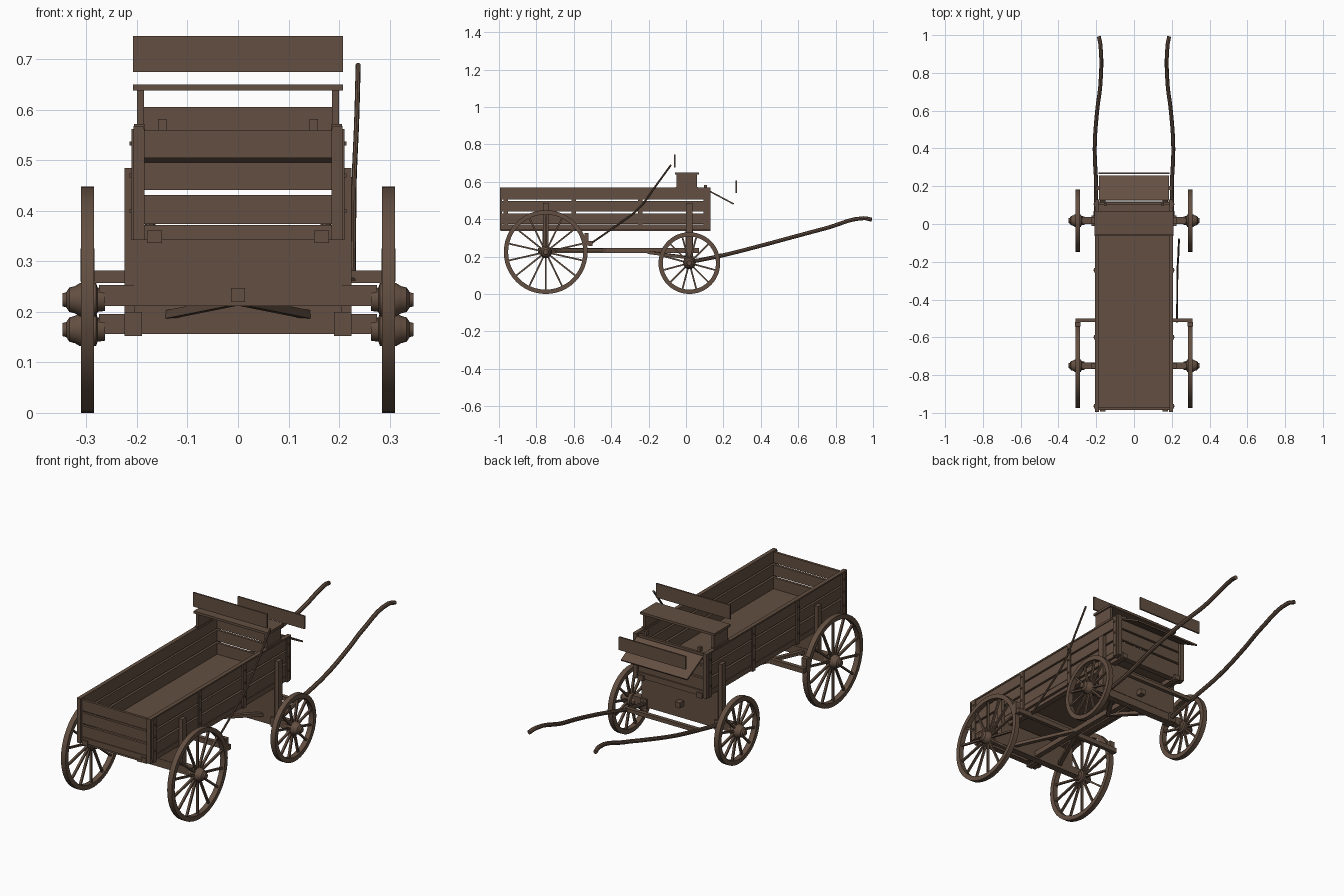
import bpy, bmesh, math
from mathutils import Vector, Matrix

if "Cube" in bpy.data.objects:
    bpy.data.objects.remove(bpy.data.objects["Cube"])

wood = bpy.data.materials.new("weathered brown wood")
wood.use_nodes = True
BROWN = (0.125, 0.078, 0.053, 1)
wood.diffuse_color = BROWN
wood.node_tree.nodes["Principled BSDF"].inputs["Base Color"].default_value = BROWN


def add_object(name, bm, smooth=False):
    mesh = bpy.data.meshes.new(name)
    bmesh.ops.recalc_face_normals(bm, faces=bm.faces)
    bm.to_mesh(mesh)
    bm.free()
    mesh.materials.append(wood)
    obj = bpy.data.objects.new(name, mesh)
    bpy.context.collection.objects.link(obj)
    if smooth:
        bpy.ops.object.select_all(action='DESELECT')
        obj.select_set(True)
        bpy.context.view_layer.objects.active = obj
        bpy.ops.object.shade_smooth_by_angle(angle=math.radians(35))
    return obj


def box(name, x, y, z):
    """Box given by its (min, max) range on each axis."""
    bm = bmesh.new()
    size = [r[1] - r[0] for r in (x, y, z)]
    mid = Vector([(r[0] + r[1]) / 2 for r in (x, y, z)])
    bmesh.ops.create_cube(bm, size=1, matrix=Matrix.Translation(mid) @ Matrix.Diagonal((*size, 1)))
    return add_object(name, bm)


def wide(name, half, y, z):
    return box(name, (-half, half), y, z)


def pair(name, x, y, z):
    """The same box on both sides."""
    box("left_" + name, x, y, z)
    box("right_" + name, (-x[1], -x[0]), y, z)


def bar(name, p, q, w, h):
    """Straight rectangular bar between two points."""
    p, q = Vector(p), Vector(q)
    d = q - p
    turn = d.to_track_quat('Y', 'Z').to_matrix().to_4x4()
    bm = bmesh.new()
    bmesh.ops.create_cube(bm, size=1, matrix=Matrix.Translation((p + q) / 2) @ turn
                          @ Matrix.Diagonal((w, d.length, h, 1)))
    return add_object(name, bm)


def rod(name, points, radius):
    """Round rod following a smooth path."""
    curve = bpy.data.curves.new(name, 'CURVE')
    curve.dimensions = '3D'
    curve.bevel_depth = radius
    curve.bevel_resolution = 2
    curve.use_fill_caps = True
    curve.resolution_u = 5
    spline = curve.splines.new('BEZIER')
    spline.bezier_points.add(len(points) - 1)
    for bp, co in zip(spline.bezier_points, points):
        bp.co = co
        bp.handle_left_type = bp.handle_right_type = 'AUTO'
    temp = bpy.data.objects.new(name, curve)
    bpy.context.collection.objects.link(temp)
    bpy.context.view_layer.update()
    mesh = bpy.data.meshes.new_from_object(temp.evaluated_get(bpy.context.evaluated_depsgraph_get()))
    bm = bmesh.new()
    bm.from_mesh(mesh)
    bpy.data.objects.remove(temp)
    return add_object(name, bm, True)


def lathe(name, profile, centre, steps, closed=False):
    """Spin an (x, radius) profile about the x axis."""
    bm = bmesh.new()
    verts = [bm.verts.new((x, 0, r)) for x, r in profile]
    edges = [bm.edges.new(e) for e in zip(verts, verts[1:] + verts[:1] if closed else verts[1:])]
    bmesh.ops.spin(bm, geom=verts + edges, axis=(1, 0, 0), cent=(0, 0, 0),
                   angle=math.tau, steps=steps, use_duplicate=False)
    bmesh.ops.remove_doubles(bm, verts=bm.verts, dist=0.0002)
    bmesh.ops.translate(bm, verts=bm.verts, vec=centre)
    return add_object(name, bm, True)


# Wheels: rim, spokes and turned hub
def wheel(name, side, y, radius, spokes):
    c = Vector((side * 0.298, y, radius))
    w, inner = 0.013, radius - 0.023
    lathe(name + "_rim", [(-w, inner), (w, inner), (w, radius), (-w, radius)], c, 48, True)
    hub = [(-0.035, 0), (-0.035, 0.022), (-0.02, 0.024), (-0.017, 0.033), (0.015, 0.033),
           (0.025, 0.027), (0.036, 0.024), (0.042, 0.015), (0.049, 0.013), (0.049, 0)]
    lathe(name + "_hub", [(side * x, r) for x, r in hub], c, 20)
    for i in range(spokes):
        a = math.tau * (i + 0.5) / spokes
        d = Vector((0, math.cos(a), math.sin(a)))
        bar(f"{name}_spoke_{i + 1}", c + d * 0.02, c + d * (inner + 0.004), 0.011, 0.009)


REAR, FRONT = -0.75, 0.018
for side, label in ((1, "left"), (-1, "right")):
    wheel(label + "_rear_wheel", side, REAR, 0.224, 14)
    wheel(label + "_front_wheel", side, FRONT, 0.165, 12)

# Axles, bolsters and the stakes that hold the body
wide("rear_axle", 0.275, (REAR - 0.018, REAR + 0.018), (0.212, 0.253))
wide("front_axle", 0.275, (FRONT - 0.018, FRONT + 0.018), (0.156, 0.196))
wide("rear_bolster", 0.206, (REAR - 0.016, REAR + 0.016), (0.253, 0.346))
wide("front_bolster", 0.206, (FRONT - 0.02, FRONT + 0.02), (0.196, 0.346))
pair("rear_stake", (0.206, 0.225), (REAR - 0.015, REAR + 0.015), (0.25, 0.485))
pair("front_stake", (0.206, 0.225), (FRONT - 0.017, FRONT + 0.017), (0.19, 0.485))

# Reach pole and the braces below the body
box("reach_pole", (-0.014, 0.014), (-0.79, 0.07), (0.22, 0.247))
for s, label in ((1, "left"), (-1, "right")):
    bar(label + "_rear_brace", (0, -0.42, 0.234), (s * 0.15, -0.75, 0.234), 0.02, 0.016)
    bar(label + "_front_brace", (0, -0.2, 0.222), (s * 0.145, 0.02, 0.193), 0.02, 0.016)

# Body floor and joists
wide("body_floor", 0.2, (-0.985, 0.12), (0.358, 0.372))
pair("floor_joist", (0.15, 0.18), (-0.992, 0.13), (0.336, 0.361))
for i, y in enumerate((-0.97, -0.6, -0.245, 0.105)):
    wide(f"floor_crosspiece_{i + 1}", 0.205, (y - 0.015, y + 0.015), (0.343, 0.358))

# Plank walls, with open gaps between the boards
for i, z in enumerate(((0.374, 0.431), (0.441, 0.496), (0.505, 0.56))):
    pair(f"side_plank_{i + 1}", (0.19, 0.203), (-0.985, 0.125), z)
    wide(f"tailgate_plank_{i + 1}", 0.192, (-0.985, -0.972), z)
    wide(f"front_wall_plank_{i + 1}", 0.192, (0.104, 0.117), z)
pair("top_rail", (0.187, 0.207), (-0.995, 0.13), (0.56, 0.568))
pair("lower_rail", (0.19, 0.203), (-0.99, 0.13), (0.345, 0.372))
for i, y in enumerate((-0.965, -0.6, -0.245, 0.105)):
    pair(f"side_batten_{i + 1}", (0.203, 0.211), (y - 0.012, y + 0.012), (0.342, 0.562))
    for z in (0.4, 0.47, 0.533):
        pair(f"batten_bolt_{i + 1}", (0.211, 0.215), (y - 0.004, y + 0.004), (z - 0.004, z + 0.004))
pair("tailgate_batten", (0.185, 0.207), (-0.995, -0.985), (0.342, 0.562))
pair("front_batten", (0.185, 0.207), (0.117, 0.13), (0.342, 0.562))

# Driver's seat and its floating backboard
wide("seat_board", 0.208, (-0.058, 0.07), (0.638, 0.65))
pair("seat_side", (0.186, 0.2), (-0.052, 0.06), (0.562, 0.638))
pair("seat_foot", (0.184, 0.206), (-0.055, 0.063), (0.56, 0.572))
pair("seat_peg", (0.142, 0.158), (0.095, 0.112), (0.56, 0.582))
wide("seat_backboard", 0.208, (-0.064, -0.056), (0.675, 0.746))

# Sloping footrest and splash board
bar("footrest", (0, 0.125, 0.55), (0, 0.255, 0.481), 0.372, 0.008)
wide("splash_board", 0.187, (0.264, 0.272), (0.54, 0.606))

# Brake beam, shoes and long lever
wide("brake_beam", 0.31, (-0.52, -0.5), (0.257, 0.282))
pair("brake_shoe", (0.284, 0.312), (-0.542, -0.52), (0.26, 0.325))
rod("brake_lever", [(0.228, -0.52, 0.262), (0.229, -0.38, 0.36), (0.23, -0.25, 0.46),
                    (0.235, -0.16, 0.58), (0.238, -0.08, 0.69)], 0.005)

# Pair of curved shafts with a crossbar
path = [(0.205, 0, 0.167), (0.2, 0.19, 0.205), (0.208, 0.4, 0.258), (0.195, 0.6, 0.312),
        (0.177, 0.75, 0.352), (0.178, 0.95, 0.405), (0.186, 0.992, 0.397)]
for s, label in ((1, "left"), (-1, "right")):
    rod(label + "_shaft", [(s * x, y, z) for x, y, z in path], 0.0105)
    box(label + "_shaft_clamp", sorted((s * 0.19, s * 0.225)), (-0.01, 0.046), (0.152, 0.2))
wide("shaft_crossbar", 0.2, (0.18, 0.2), (0.196, 0.215))
